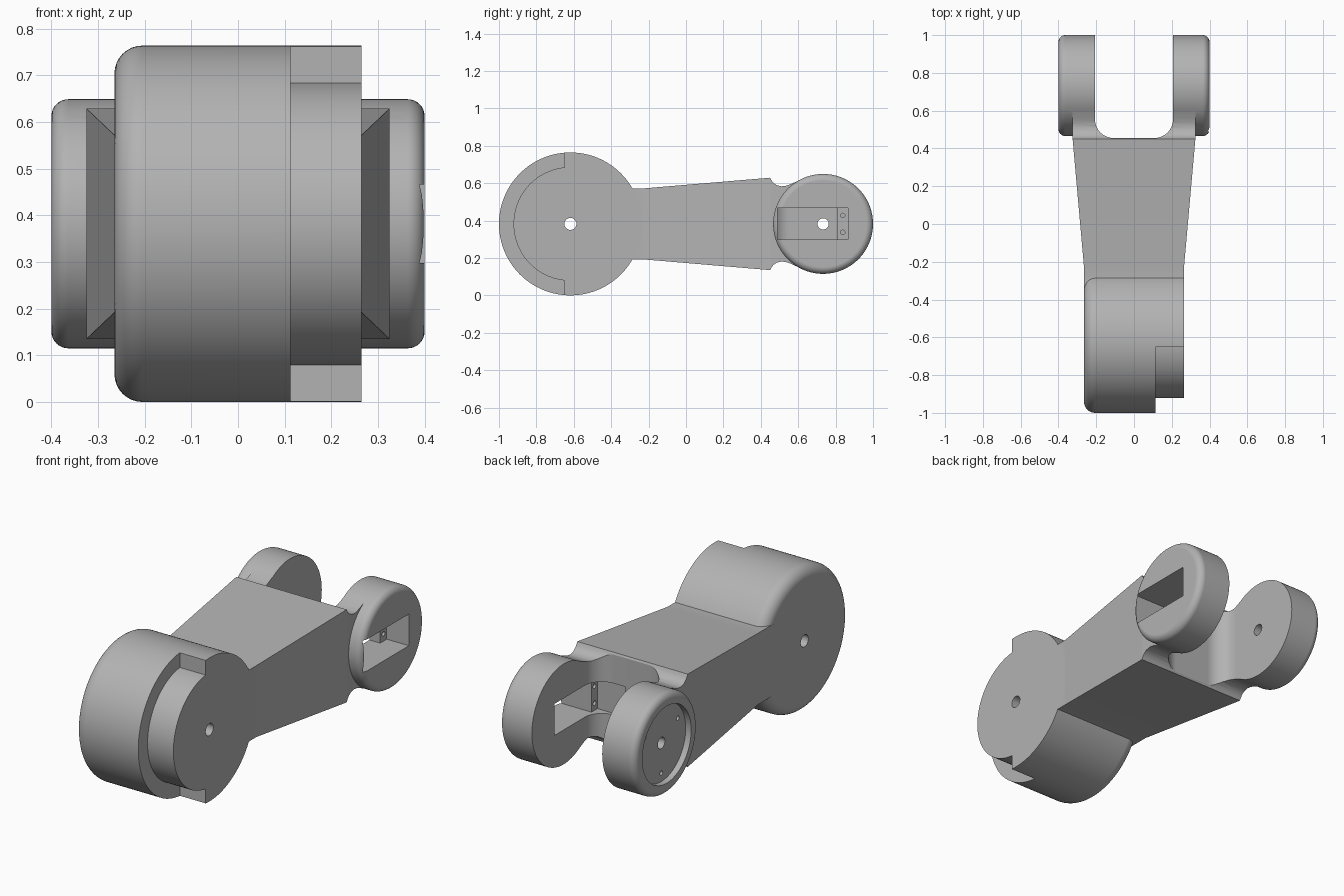
import bpy, bmesh, math
from mathutils import Vector

cube = bpy.data.objects.get("Cube")
if cube:
    bpy.data.objects.remove(cube, do_unlink=True)

grey = bpy.data.materials.new("plain_grey")
grey.use_nodes = True
GREY = (0.45, 0.45, 0.45, 1)
grey.diffuse_color = GREY
grey.node_tree.nodes["Principled BSDF"].inputs["Base Color"].default_value = GREY

MID = 0.382                 # height of both axles
BARREL_Y, BARREL_R = -0.618, 0.382
FORK_Y, FORK_R = 0.733, 0.267
ARM_END, ARM_HALF, FORK_IN, FORK_OUT = 0.45, 0.325, 0.207, 0.4


def finish(name, bm):
    bmesh.ops.recalc_face_normals(bm, faces=bm.faces)
    mesh = bpy.data.meshes.new(name)
    bm.to_mesh(mesh)
    bm.free()
    mesh.materials.append(grey)
    ob = bpy.data.objects.new(name, mesh)
    bpy.context.collection.objects.link(ob)
    return ob


def prism(name, points, x0, x1, round_x=None, radius=0):
    """Extrude a (y, z) outline along x, optionally rounding the rim at one end."""
    bm = bmesh.new()
    face = bm.faces.new([bm.verts.new((x0, y, z)) for y, z in points])
    top = bmesh.ops.extrude_face_region(bm, geom=[face])["geom"]
    bmesh.ops.translate(bm, vec=Vector((x1 - x0, 0, 0)),
                        verts=[v for v in top if isinstance(v, bmesh.types.BMVert)])
    if radius:
        bmesh.ops.recalc_face_normals(bm, faces=bm.faces)
        rim = [e for e in bm.edges if all(abs(v.co.x - round_x) < 1e-5 for v in e.verts)]
        bmesh.ops.bevel(bm, geom=rim, offset=radius, segments=8, profile=0.5,
                        affect='EDGES', clamp_overlap=True)
    return finish(name, bm)


def circle(y, z, r, n=96):
    return [(y + r * math.cos(2 * math.pi * i / n), z + r * math.sin(2 * math.pi * i / n))
            for i in range(n)]


def rect(y0, y1, half_z):
    return [(y0, MID - half_z), (y1, MID - half_z), (y1, MID + half_z), (y0, MID + half_z)]


def combine(target, other, operation):
    """Apply a boolean and discard the operand."""
    mod = target.modifiers.new(operation.lower(), 'BOOLEAN')
    mod.operation, mod.solver, mod.object = operation, 'EXACT', other
    bpy.context.view_layer.objects.active = target
    bpy.ops.object.modifier_apply(modifier=mod.name)
    bpy.data.objects.remove(other, do_unlink=True)


def cut(target, points, x0, x1):
    combine(target, prism("cutter", points, x0, x1), 'DIFFERENCE')


# Front barrel, rounded on one rim, with a stepped notch on the other
body = prism("linkage_body", circle(BARREL_Y, MID, BARREL_R, 128), -0.265, 0.265, -0.265, 0.06)
notch = prism("notch_cutter", rect(-1.2, -0.65, 0.6), 0.113, 0.4)
cut(notch, circle(BARREL_Y, MID, 0.304, 128), 0.05, 0.5)
combine(body, notch, 'DIFFERENCE')

# Arm: straight root, then flaring toward the fork
bm = bmesh.new()
rings = []
for y, hx, hz in ((-0.5, 0.265, 0.19), (-0.225, 0.265, 0.19), (ARM_END, ARM_HALF, 0.247)):
    rings.append([bm.verts.new((sx * hx, y, MID + sz * hz))
                  for sx, sz in ((-1, -1), (1, -1), (1, 1), (-1, 1))])
for a, b in zip(rings, rings[1:]):
    for i in range(4):
        bm.faces.new((a[i], a[i - 1], b[i - 1], b[i]))
bm.faces.new(rings[0])
bm.faces.new(rings[-1])
combine(body, finish("arm", bm), 'UNION')

# Neck with concave waist, opened by a rounded U slot
waist = [(ARM_END, 0.247), (0.457, 0.233), (0.468, 0.219), (0.485, 0.207), (0.51, 0.201),
         (0.535, 0.204), (0.56, 0.213), (0.6, 0.231), (0.64, 0.248), (FORK_Y, 0.25)]
outline = [(y, MID + h) for y, h in waist] + [(y, MID - h) for y, h in reversed(waist)]
neck = prism("neck", outline, -ARM_HALF, ARM_HALF)
slot = prism("slot_cutter", rect(0.455, 1.2, 0.5), -FORK_IN, FORK_IN)
bm = bmesh.new()
bm.from_mesh(slot.data)
corners = [e for e in bm.edges if all(v.co.y < 0.5 for v in e.verts)
           and abs(e.verts[0].co.z - e.verts[1].co.z) > 0.5]
bmesh.ops.bevel(bm, geom=corners, offset=0.1, segments=14, profile=0.5, affect='EDGES')
bm.to_mesh(slot.data)
bm.free()
combine(neck, slot, 'DIFFERENCE')
combine(body, neck, 'UNION')

# Fork discs with rounded outer rims
for s in (-1, 1):
    disc = prism("fork_disc", circle(FORK_Y, MID, FORK_R), s * FORK_IN, s * FORK_OUT,
                 s * FORK_OUT, 0.036)
    combine(body, disc, 'UNION')

# Axle holes
cut(body, circle(BARREL_Y, MID, 0.032, 32), -0.5, 0.5)
cut(body, circle(FORK_Y, MID, 0.03, 32), -0.5, -0.1)

# Round recess with three screw holes on the right-hand disc
cut(body, circle(FORK_Y, MID, 0.205, 64), -0.5, -0.368)
for k in range(3):
    a = math.radians(30 + 120 * k)
    cut(body, circle(FORK_Y + 0.16 * math.cos(a), MID + 0.16 * math.sin(a), 0.012, 16), -0.4, -0.3)

# Rectangular pocket through the other disc, with a screw ledge at each end
cut(body, rect(0.49, 0.81, 0.084), 0.1, 0.5)
cut(body, rect(0.48999, 0.865, 0.08401), 0.27, 0.5)
cut(body, rect(0.44, 0.6, 0.08402), 0.04, 0.213)
for dz in (-0.045, 0.045):
    cut(body, circle(0.838, MID + dz, 0.012, 16), 0.23, 0.3)
    cut(body, circle(0.465, MID + dz, 0.012, 16), 0.19, 0.26)

# Smooth the round surfaces, keep the machined edges crisp
bpy.ops.object.select_all(action='DESELECT')
body.select_set(True)
bpy.context.view_layer.objects.active = body
bpy.ops.object.shade_smooth_by_angle(angle=math.radians(25))
weighted = body.modifiers.new("weighted_normals", 'WEIGHTED_NORMAL')
weighted.keep_sharp = True
